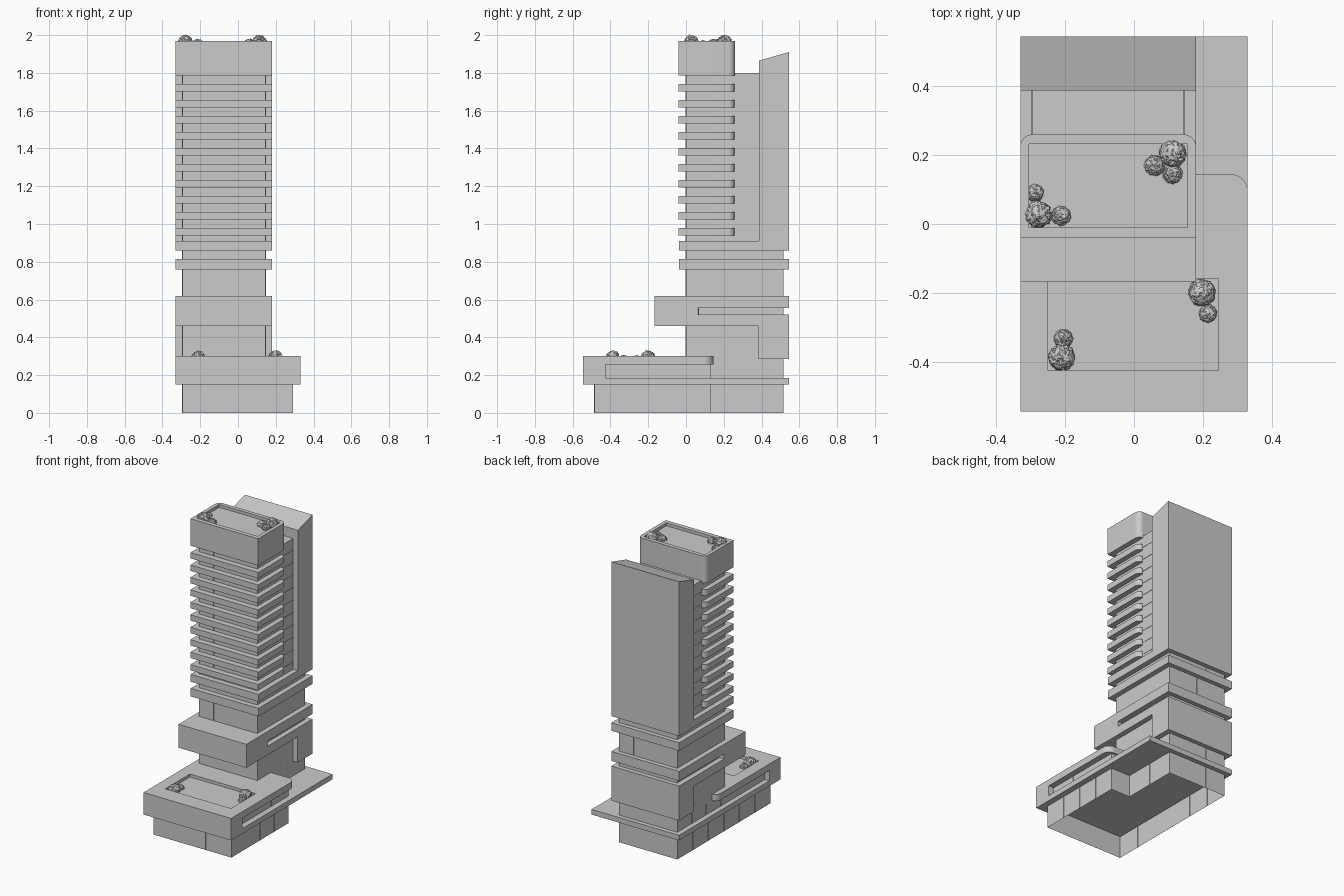
import bpy, bmesh, math, random
from mathutils import Vector, noise

if "Cube" in bpy.data.objects:
    bpy.data.objects.remove(bpy.data.objects["Cube"])

random.seed(4)
XL, XR = -0.33, 0.18          # tower slab sides
GL, GR = -0.295, 0.145        # tower glass sides


def finish(name, bm):
    bmesh.ops.recalc_face_normals(bm, faces=bm.faces)
    me = bpy.data.meshes.new(name)
    bm.to_mesh(me)
    bm.free()
    ob = bpy.data.objects.new(name, me)
    bpy.context.collection.objects.link(ob)
    return ob


def add_box(bm, x0, x1, y0, y1, z0, z1):
    vs = bmesh.ops.create_cube(bm, size=1)["verts"]
    for v in vs:
        v.co = ((x0 + x1) / 2 + v.co.x * (x1 - x0),
                (y0 + y1) / 2 + v.co.y * (y1 - y0),
                (z0 + z1) / 2 + v.co.z * (z1 - z0))


def side_extrude(name, profile, x0, x1, round_y=None, r=0.035):
    """Extrude a (y, z) profile along x; round the upright edges at round_y."""
    bm = bmesh.new()
    f = bm.faces.new([bm.verts.new((x0, y, z)) for y, z in profile])
    ext = bmesh.ops.extrude_face_region(bm, geom=[f])["geom"]
    for v in ext:
        if isinstance(v, bmesh.types.BMVert):
            v.co.x = x1
    if round_y is not None:
        es = [e for e in bm.edges
              if all(abs(v.co.y - round_y) < 1e-4 for v in e.verts)
              and abs(e.verts[0].co.x - e.verts[1].co.x) < 1e-4]
        bmesh.ops.bevel(bm, geom=es, offset=r, segments=8, profile=0.5,
                        affect='EDGES')
    ob = finish(name, bm)
    if round_y is not None:
        ob.select_set(True)
        bpy.context.view_layer.objects.active = ob
        bpy.ops.object.shade_smooth_by_angle(angle=math.radians(30))
        ob.select_set(False)
    return ob


def rect(y0, y1, z0, z1):
    return [(y0, z0), (y1, z0), (y1, z1), (y0, z1)]


def recess(ob, x0, x1, y0, y1, z0):
    """Cut a shallow rectangular tray in a roof."""
    bm = bmesh.new()
    add_box(bm, x0, x1, y0, y1, z0, z0 + 0.1)
    cutter = finish("tray_cutter", bm)
    cutter.hide_render = True
    m = ob.modifiers.new("tray", 'BOOLEAN')
    m.operation, m.solver, m.object = 'DIFFERENCE', 'EXACT', cutter
    bpy.context.view_layer.objects.active = ob
    bpy.ops.object.modifier_apply(modifier=m.name)
    bpy.data.objects.remove(cutter)


def glass(name, pts, z0, z1, step=0.17, cap=False):
    """Upright glass walls round a footprint, with slim mullions."""
    bm = bmesh.new()
    lo = [bm.verts.new((x, y, z0)) for x, y in pts]
    hi = [bm.verts.new((x, y, z1)) for x, y in pts]
    n = len(pts)
    for i in range(n):
        j = (i + 1) % n
        bm.faces.new((lo[i], lo[j], hi[j], hi[i]))
    if cap:
        bm.faces.new(hi)
    finish(name, bm)
    bm = bmesh.new()
    for i in range(n):
        a, b = Vector(pts[i]), Vector(pts[(i + 1) % n])
        k = max(1, round((b - a).length / step))
        hx, hy = (0.003, 0.002) if abs(a.y - b.y) < 1e-5 else (0.002, 0.003)
        for t in range(1, k):
            p = a.lerp(b, t / k)
            add_box(bm, p.x - hx, p.x + hx, p.y - hy, p.y + hy, z0, z1)
    finish(name + "_mullions", bm)


def block(y0, y1):
    return [(GL, y0), (GR, y0), (GR, y1), (GL, y1)]


# Podium: L-shaped glass base, open underneath
L = [(GL, -0.485), (0.29, -0.485), (0.29, 0.13), (GR, 0.13), (GR, 0.515), (GL, 0.515)]
glass("base_glass", L, 0, 0.15)
glass("podium_gallery_glass", [(GL, -0.425)] + [(0.29, -0.425)] + L[2:], 0.185, 0.255)
podium = side_extrude("podium_shell", [
    (-0.545, 0.15), (0.545, 0.15), (0.545, 0.185), (-0.425, 0.185),
    (-0.425, 0.255), (0.145, 0.255), (0.145, 0.30), (-0.545, 0.30)],
    -0.33, 0.33, 0.145, 0.05)
recess(podium, -0.25, 0.245, -0.425, -0.16, 0.28)
glass("podium_rear_glass", block(0.14, 0.515), 0.255, 0.30)

# Cantilevered block with a side slot and a rear leg
glass("lower_neck_glass", block(0.0, 0.515), 0.30, 0.46)
side_extrude("cantilever_block", [
    (-0.167, 0.46), (0.385, 0.46), (0.385, 0.285), (0.545, 0.285),
    (0.545, 0.52), (0.06, 0.52), (0.06, 0.555), (0.545, 0.555),
    (0.545, 0.62), (-0.167, 0.62)], XL, XR)
glass("slot_glass", block(0.065, 0.515), 0.52, 0.555)

# Transfer floors
glass("upper_neck_glass", block(0.0, 0.515), 0.62, 0.76, 0.12)
side_extrude("transfer_slab", rect(-0.037, 0.545, 0.76, 0.815), XL, XR)
glass("transfer_glass", block(0.0, 0.515), 0.815, 0.86)

# Rear fin that folds into the tower's bottom slab
side_extrude("rear_fin", [
    (-0.037, 0.86), (0.545, 0.86), (0.545, 1.91), (0.387, 1.865),
    (0.387, 0.91), (-0.037, 0.91)], XL, XR)

# Tower core and floor slabs
glass("tower_core", block(0.0, 0.387), 0.91, 1.80, 0.12, True)
bm = bmesh.new()
for i in range(10):
    z = 0.938 + i * 0.0847
    side_extrude(f"floor_slab_{i + 1}", rect(-0.04, 0.258, z, z + 0.04), XL, XR, 0.258)
    for x in (GL, GR):
        add_box(bm, x - 0.002, x + 0.002, 0.25, 0.387, z + 0.017, z + 0.023)
finish("core_floor_lines", bm)

# Crown with roof tray
crown = side_extrude("crown", rect(-0.04, 0.26, 1.787, 1.97), XL, XR, 0.26)
recess(crown, -0.305, 0.155, -0.01, 0.233, 1.95)


# Leafy bushes on both terraces
def bush(name, x, y, z, r):
    bm = bmesh.new()
    bmesh.ops.create_icosphere(bm, subdivisions=4, radius=1)
    seed = Vector([random.uniform(0, 50) for _ in range(3)])
    for v in bm.verts:
        d = v.co.normalized()
        k = 0.93 + 0.1 * noise.noise(d * 3 + seed) + 0.12 * noise.noise(d * 9 + seed)
        v.co = Vector((x, y, z)) + d * r * k
    finish(name, bm)


roof = [(-0.287, 0.09, 0.027), (-0.278, 0.028, 0.041), (-0.212, 0.024, 0.03),
        (0.112, 0.205, 0.041), (0.06, 0.17, 0.031), (0.112, 0.145, 0.03)]
deck = [(-0.21, -0.387, 0.04), (-0.205, -0.333, 0.029),
        (0.198, -0.2, 0.041), (0.215, -0.26, 0.028)]
for tag, spots, base in (("roof", roof, 1.92), ("terrace", deck, 0.25)):
    for i, (x, y, r) in enumerate(spots):
        bush(f"{tag}_bush_{i + 1}", x, y, base + r, r)
